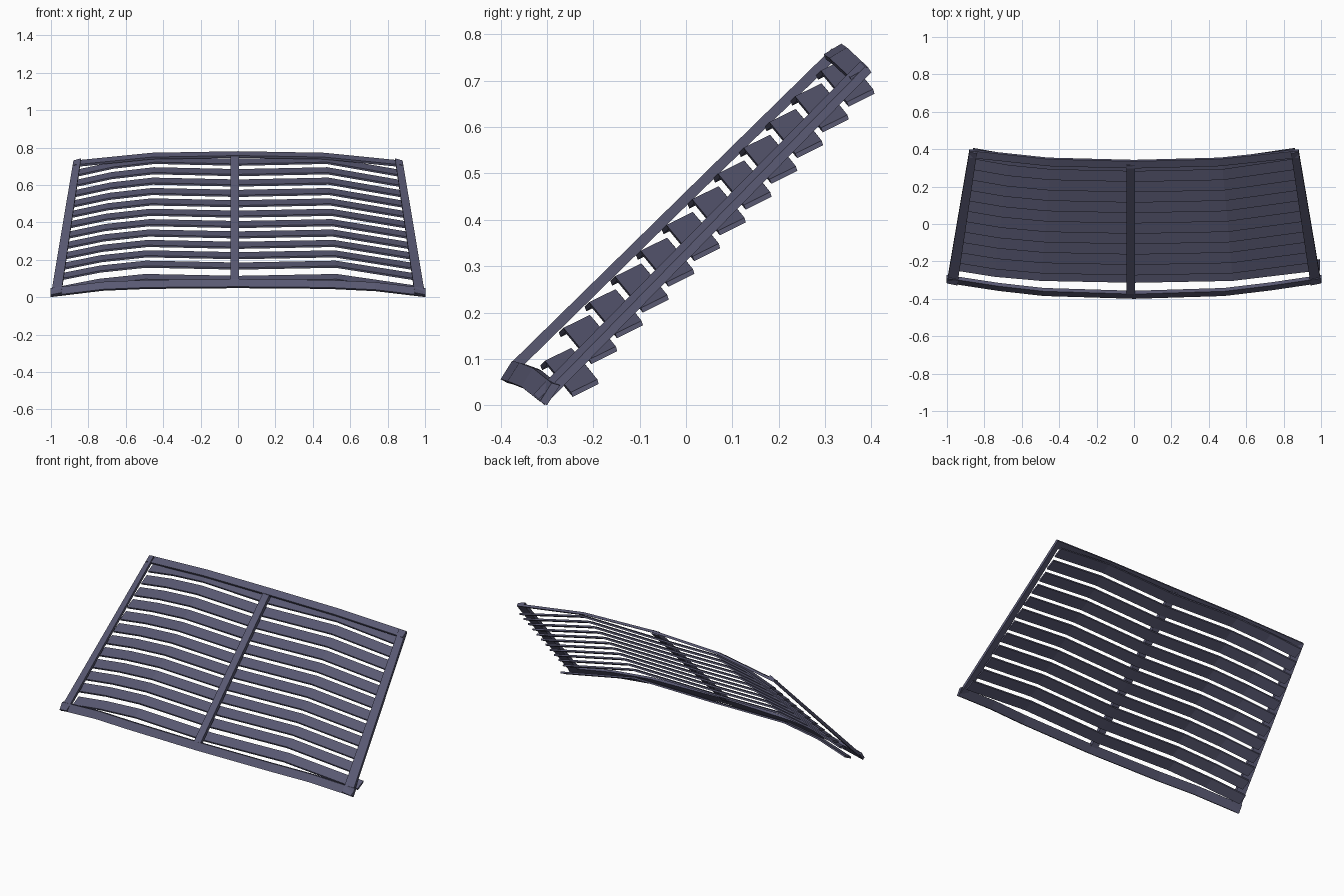
import bpy, bmesh

if "Cube" in bpy.data.objects:
    bpy.data.objects.remove(bpy.data.objects["Cube"])

mat = bpy.data.materials.new("dark_blue_grey")
mat.diffuse_color = (0.1, 0.1, 0.17, 1)
mat.use_nodes = True
mat.node_tree.nodes["Principled BSDF"].inputs["Base Color"].default_value = mat.diffuse_color


def loft(name, rings):
    """Closed solid through a row of equal cross-sections."""
    bm = bmesh.new()
    rows = [[bm.verts.new(p) for p in r] for r in rings]
    n = len(rows[0])
    for a, b in zip(rows, rows[1:]):
        for i in range(n):
            j = (i + 1) % n
            bm.faces.new((a[i], a[j], b[j], b[i]))
    bm.faces.new(rows[0])
    bm.faces.new(rows[-1])
    bmesh.ops.recalc_face_normals(bm, faces=bm.faces)
    me = bpy.data.meshes.new(name)
    bm.to_mesh(me)
    bm.free()
    me.materials.append(mat)
    ob = bpy.data.objects.new(name, me)
    bpy.context.collection.objects.link(ob)
    return ob


def half_width(y, z):
    """The panel narrows towards its upper edge."""
    u = (y + z) * 0.7071
    return 1.0 - 0.12 * (u + 0.216) / 1.008


def arched(name, profile, stations):
    """Sweep a (y, z) profile sideways; stations are (s, dy, dz)."""
    rings = []
    for s, dy, dz in stations:
        w = half_width(*profile[0])
        rings.append([(s * w, y + dy, z + dz) for y, z in profile])
    return loft(name, rings)


# bottom and top frame bars
arched("bottom_bar",
       [(-0.400, 0.056), (-0.375, 0.096), (-0.357, 0.091), (-0.385, 0.048)],
       [(-1, .085, -.048), (-.72, .042, -.014), (-.48, .015, -.004), (0, 0, 0),
        (.48, .015, -.004), (.73, .045, -.016), (1, .085, -.048)])
arched("top_bar",
       [(0.335, 0.780), (0.297, 0.757), (0.303, 0.745), (0.343, 0.768)],
       [(-1, .057, -.05), (-.52, .012, -.008), (0, 0, 0),
        (.52, .012, -.008), (1, .057, -.05)])

# side rails
for side, name in ((-1, "left_rail"), (1, "right_rail")):
    def section(xo, xi, y, z):
        return [(side * xo, y, z), (side * xo, y - .013, z + .013),
                (side * xi, y - .024, z + .024), (side * xi, y - .011, z + .011)]
    loft(name, [section(1.0, 0.945, -0.305, 0.0),
                section(0.88, 0.84, 0.400, 0.718)])

# centre rail
loft("center_rail", [
    [(-.04, y, z), (.005, y, z), (.005, y + .016, z - .016), (-.04, y + .016, z - .016)]
    for y, z in ((-0.375, 0.094), (0.315, 0.770))])

# louvre slats, each bent at the shoulders and dropping to the rails
BEND = [(-.75, .032, -.016), (-.5, .01, .01), (0, 0, 0), (.53, .01, .01)]
for k in range(12):
    u = -0.1615 + 0.0785 * k
    n = 0.305 if k else 0.283
    y, z = (u - n) * 0.7071, (u + n) * 0.7071
    prof = [(y, z), (y + .057, z + .028), (y + .060, z + .018), (y + .004, z - .010)]
    right_end = 0.965 if k else 1.0
    arched("lower_lip" if k == 0 else f"slat_{k:02d}", prof,
           [(-.965, .066, -.058)] + BEND + [(right_end, .066, -.058)])
